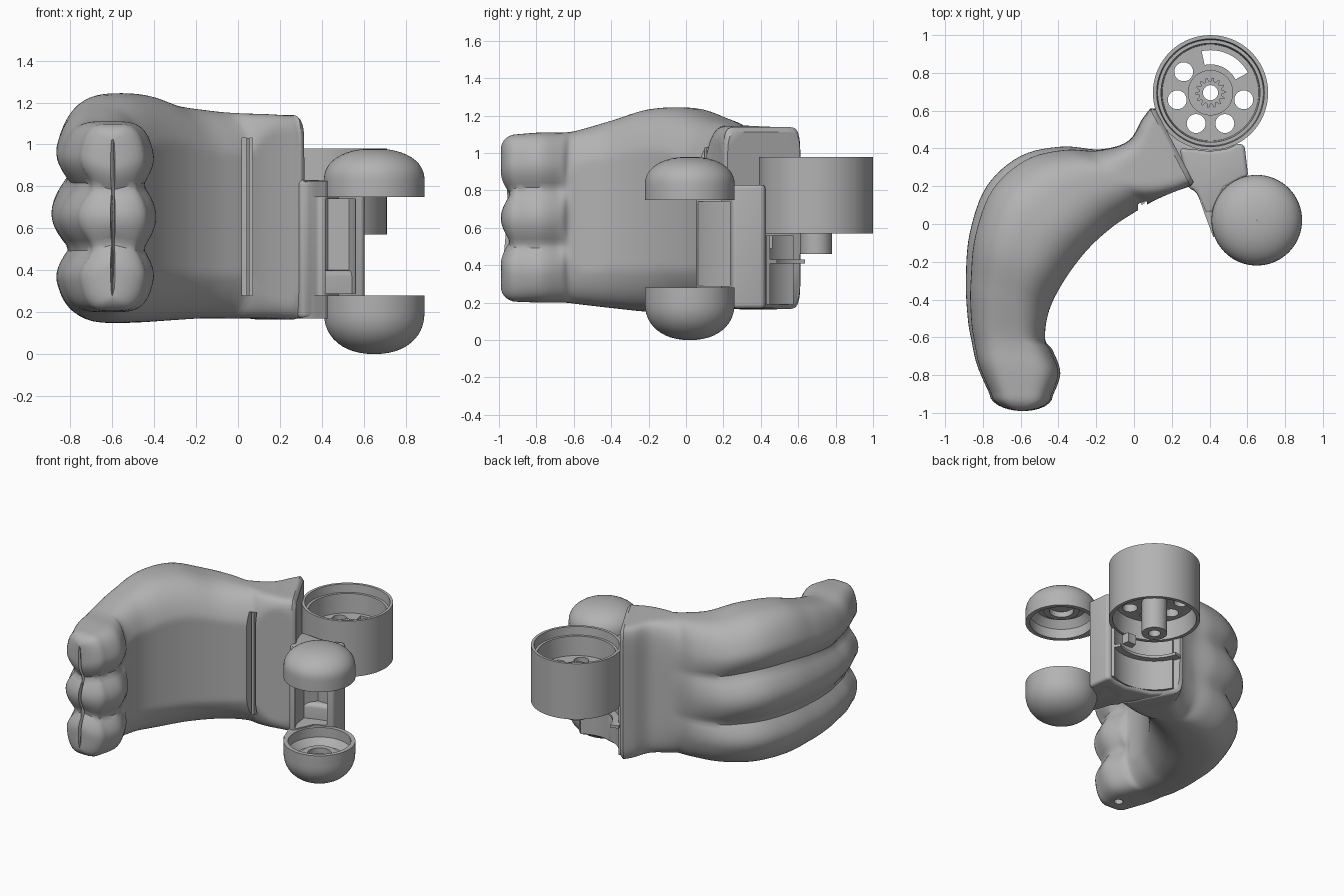
import bpy, bmesh, math
from math import cos, sin, pi, radians

cube = bpy.data.objects.get("Cube")
if cube:
    bpy.data.objects.remove(cube, do_unlink=True)

grey = bpy.data.materials.new("plain grey")
grey.use_nodes = True
tone = (0.45, 0.45, 0.45, 1)
grey.diffuse_color = tone
grey.node_tree.nodes["Principled BSDF"].inputs["Base Color"].default_value = tone


def make(name, bm):
    bmesh.ops.recalc_face_normals(bm, faces=bm.faces)
    mesh = bpy.data.meshes.new(name)
    bm.to_mesh(mesh)
    bm.free()
    mesh.materials.append(grey)
    ob = bpy.data.objects.new(name, mesh)
    bpy.context.collection.objects.link(ob)
    return ob


def skin(name, rings, closed=False):
    """Bridge a list of equal rings, capping the ends unless closed."""
    bm = bmesh.new()
    loops = [[bm.verts.new(p) for p in ring] for ring in rings]
    n = len(loops[0])
    pairs = list(zip(loops, loops[1:])) + ([(loops[-1], loops[0])] if closed else [])
    for a, b in pairs:
        for i in range(n):
            j = (i + 1) % n
            bm.faces.new((a[i], a[j], b[j], b[i]))
    if not closed:
        bm.faces.new(loops[0])
        bm.faces.new(loops[-1])
    return make(name, bm)


def prism(name, outline, z0, z1):
    return skin(name, [[(x, y, z) for x, y in outline] for z in (z0, z1)])


def lathe(name, centre, profile, steps=72):
    cx, cy = centre
    rings = [[(cx + r * cos(2 * pi * k / steps), cy + r * sin(2 * pi * k / steps), z)
              for r, z in profile] for k in range(steps)]
    return skin(name, rings, closed=True)


def circle(cx, cy, r, n=32):
    return [(cx + r * cos(2 * pi * k / n), cy + r * sin(2 * pi * k / n)) for k in range(n)]


def arc_line(centre, r, a0, a1, n=24):
    angles = [radians(a0 + (a1 - a0) * k / n) for k in range(n + 1)]
    return [(centre[0] + r * cos(a), centre[1] + r * sin(a)) for a in angles]


def arc(centre, r_in, r_out, a0, a1):
    return arc_line(centre, r_out, a0, a1) + arc_line(centre, r_in, a1, a0)


def finish(ob, cutters=(), bevel=0, angle=35):
    """Bevel, cut, bake the modifiers, then shade smooth."""
    if bevel:
        m = ob.modifiers.new("round", "BEVEL")
        m.width, m.segments, m.angle_limit = bevel, 4, radians(40)
    for c in cutters:
        c.hide_render = True
        m = ob.modifiers.new("cut", "BOOLEAN")
        m.operation, m.solver, m.object = "DIFFERENCE", "EXACT", c
    if ob.modifiers:
        graph = bpy.context.evaluated_depsgraph_get()
        mesh = bpy.data.meshes.new_from_object(ob.evaluated_get(graph))
        ob.modifiers.clear()
        ob.data = mesh
    for c in cutters:
        bpy.data.objects.remove(c, do_unlink=True)
    bpy.ops.object.select_all(action="DESELECT")
    ob.select_set(True)
    bpy.context.view_layer.objects.active = ob
    bpy.ops.object.shade_smooth_by_angle(angle=radians(angle))


# Hand: outer x y, inner x y, top and bottom, from fingertips to thumb side
stations = [
    (-.765, -.9, -.43, -.91, 1.1, .205),
    (-.83, -.75, -.39, -.79, 1.11, .2),
    (-.86, -.62, -.43, -.67, 1.11, .2),
    (-.88, -.5, -.47, -.61, 1.125, .19),
    (-.89, -.3, -.45, -.46, 1.175, .17),
    (-.87, -.05, -.37, -.3, 1.235, .15),
    (-.78, .2, -.25, -.14, 1.24, .15),
    (-.6, .36, -.12, -.02, 1.19, .16),
    (-.38, .41, 0, .06, 1.165, .17),
    (-.18, .395, .1, .12, 1.15, .17),
    (-.03, .44, .2, .165, 1.145, .17),
    (.04, .55, .27, .19, 1.14, .165),
    (.085, .61, .3, .2, 1.14, .165),
]


def spline(rows, sub=6):
    for i in range(len(rows) - 1):
        a, b, c, d = (rows[max(0, min(len(rows) - 1, i + k))] for k in (-1, 0, 1, 2))
        for s in range(sub):
            t = s / sub
            yield (i + t) / (len(rows) - 1), [
                q + t * (r - p) / 2 + t * t * (p - 2.5 * q + 2 * r - s2 / 2)
                + t ** 3 * (1.5 * (q - r) + (s2 - p) / 2)
                for p, q, r, s2 in zip(a, b, c, d)]
    yield 1, rows[-1]


def fade(t, start, end):
    return max(0, min(1, (end - t) / (end - start)))


def section(t, row, squeeze=1, push=0, n=128):
    ox, oy, ix, iy, top, low = row
    width = math.hypot(ox - ix, oy - iy)
    power = 2.7 + 1.1 * fade(t, .1, .35) + 9 * (1 - fade(t, .72, 1))
    # The palm wall is flat, so its side of the section is clipped
    widen = 1 + .1 * (1 - fade(t, .2, .3)) * fade(t, .8, .95)
    ring = []
    for k in range(n):
        c, s = cos(2 * pi * k / n), sin(2 * pi * k / n)
        r = (abs(c) ** power + abs(s) ** power) ** (-1 / power)
        u, v = c * r, s * r
        u = max(-1, u * widen) if u < 0 else u
        # Grooves between the three fingers
        groove = 1 - abs(sin(1.5 * pi * (v + 1))) if abs(v) < 2 / 3 else 0
        depth = .085 * fade(t, .55, .76) if u > 0 else .06 * fade(t, .15, .25)
        u -= math.copysign(min(depth * groove, width * .2) * 2 / width, u) * min(1, abs(u) * 1.5)
        f = (u * squeeze + 1) / 2
        ring.append((ix + (ox - ix) * f,
                     iy + (oy - iy) * f - push * (1 - .6 * groove),
                     (top + low) / 2 + v * (top - low) / 2 * (.82 + .18 * squeeze)))
    return ring


# Rounded fingertips, then the swept hand
tip_angles = [radians(a) for a in (86, 78, 68, 56, 42, 28, 14)]
rings = [section(0, stations[0], cos(a), .085 * sin(a)) for a in tip_angles]
rings += [section(t, row) for t, row in spline(stations)]
# Softened end face beside the wheel
mid = [sum(p[i] for p in rings[-1]) / len(rings[-1]) for i in range(3)]
for push, scale in ((.012, .985), (.016, .96)):
    rings.append([(mid[0] + (x - mid[0]) * scale + push * .8,
                   mid[1] + (y - mid[1]) * scale + push * .4,
                   mid[2] + (z - mid[2]) * scale) for x, y, z in rings[-1]])
hand = skin("hand", rings)
slot = prism("slot_cutter", [(.02, 0), (.07, 0), (.07, .14), (.02, .14)], .28, 1.03)
screw = prism("screw_cutter", circle(-.57, -.84, .03), .1, .32)
finish(hand, (slot, screw))

# Slim strip inside the palm slot
finish(prism("palm_strip", [(.04, .1), (.055, .11), (.055, .15), (.04, .15)], .28, 1.03))

# Thumb bracket between the hand, the wheel and the pair of caps
wheel_at, caps_at = (.405, .695), (.65, .02)
bracket = prism("thumb_bracket", [
    (.24, .4), (.29, .19), (.33, .17), (.38, .05), (.42, .06), (.48, .19), (.57, .24),
    (.605, .25), (.585, .42), (.55, .425), (.49, .397), (.4, .385), (.31, .397)], .17, .83)
pocket = prism("pocket_cutter", [
    (.385, .13), (.37, .24), (.43, .32), (.53, .32), (.56, .26), (.56, .1), (.45, 0)], .29, .74)
finish(bracket, (pocket,), bevel=.03)

# Arms that carry the caps
arm = [(.3, .2), (.335, .165), (.375, .05), (.42, -.07)] + arc_line(caps_at, .225, 200, 105, 16) + [(.5, .32)]
for name, low, high in (("lower_arm", .17, .28), ("upper_arm", .75, .825)):
    finish(prism(name, arm, low, high))


# Hollow domed caps of the thumb
def cap(name, edge, rise):
    side = 1 if rise > 0 else -1
    dome = edge + side * .08
    outer = [(.24, edge)]
    for a in range(13):
        c, s = cos(a * pi / 24), sin(a * pi / 24)
        outer.append((max(.001, .24 * abs(c) ** .9), dome + (rise - side * .08) * s ** .9))
    inner = [(.001, .13), (.08, .13), (.08, .09), (.12, .09), (.12, .12), (.17, .12), (.21, .07), (.21, 0)]
    finish(lathe(name, caps_at, outer + [(r, edge + side * h) for r, h in inner]))


cap("lower_cap", .28, -.28)
cap("upper_cap", .75, .23)

# Wheel: deep rim and pierced disc
rim = [(.305, .57), (.305, .98), (.285, .98), (.28, .92), (.262, .92), (.255, .78), (.12, .78),
       (.12, .8), (.04, .8), (.04, .7), (.265, .7), (.28, .57)]
wheel = lathe("wheel", wheel_at, rim)
holes = [prism("hole_cutter", circle(wheel_at[0] + .18 * cos(radians(a)),
                                     wheel_at[1] + .18 * sin(radians(a)), .05), .6, .9)
         for a in (142, 192, 245, 295, 348)]
holes.append(prism("arc_cutter", arc(wheel_at, .15, .225, 28, 102), .6, .9))
finish(wheel, holes)

# Hub tube below the disc and toothed shaft end above it
finish(lathe("hub_tube", wheel_at, [(.04, .46), (.085, .46), (.085, .75), (.04, .75)], 48))
teeth = 14
star = [(.08 if k % 4 < 2 else .06, 2 * pi * k / (teeth * 4)) for k in range(teeth * 4)]
bore = [(.04, a) for r, a in star]
finish(skin("toothed_shaft", [[(wheel_at[0] + r * cos(a), wheel_at[1] + r * sin(a), z) for r, a in pts]
                              for pts, z in ((star, .78), (star, .82), (bore, .82), (bore, .78))],
            closed=True))

# Cradle under the wheel
finish(prism("cradle_wall", arc(wheel_at, .285, .304, 205, 300), .19, .56))
finish(prism("cradle_shelf", arc(wheel_at, .24, .3, 194, 300), .41, .43))
finish(prism("cradle_tab", arc(wheel_at, .235, .3, 262, 278), .49, .56))
# Lower web tying the hand to the bracket
finish(prism("lower_web", [(.1, .56), (.2, .3), (.3, .21), (.45, .27), (.57, .3), (.56, .42), (.4, .4),
                           (.23, .45)], .17, .4), bevel=.03)
